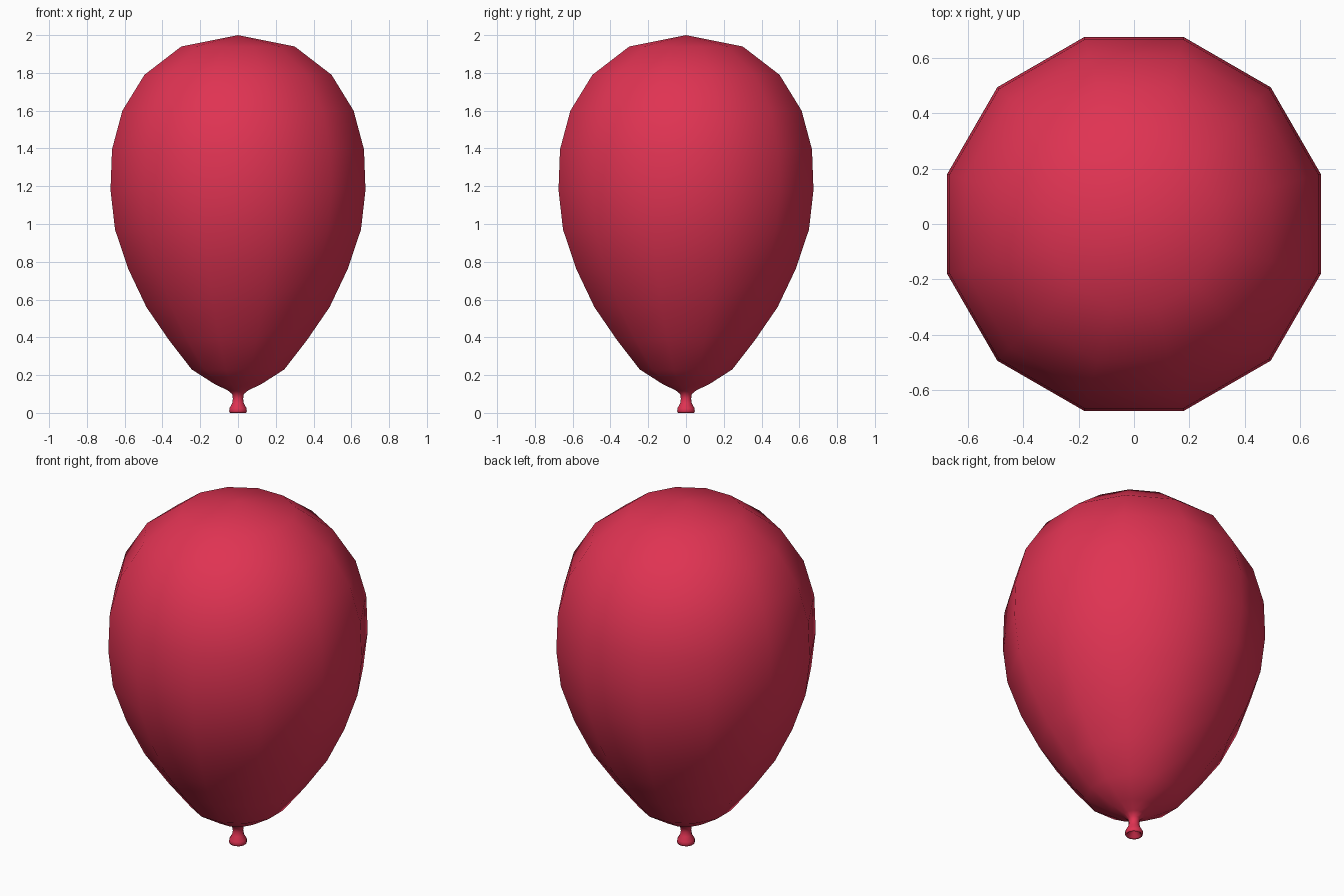
import bpy, bmesh, math

if "Cube" in bpy.data.objects:
    bpy.data.objects.remove(bpy.data.objects["Cube"])

red = bpy.data.materials.new("balloon red")
red.diffuse_color = (0.74, 0.033, 0.085, 1)
red.use_nodes = True
red.node_tree.nodes["Principled BSDF"].inputs["Base Color"].default_value = red.diffuse_color

SIDES = 12
FLAT = math.cos(math.pi / SIDES)  # flat-to-corner ratio of the 12-gon


def lathe(name, profile):
    """Revolve (half width, z) points; zero width makes a pole."""
    bm = bmesh.new()
    rings = []
    for w, z in profile:
        if w == 0:
            rings.append([bm.verts.new((0, 0, z))] * SIDES)
            continue
        r = w / FLAT
        rings.append([bm.verts.new((r * math.cos(a), r * math.sin(a), z))
                      for a in (2 * math.pi * (i + 0.5) / SIDES for i in range(SIDES))])
    for lo, hi in zip(rings, rings[1:]):
        for i in range(SIDES):
            j = (i + 1) % SIDES
            quad = list(dict.fromkeys((lo[i], lo[j], hi[j], hi[i])))
            bm.faces.new(quad).smooth = True
    bmesh.ops.recalc_face_normals(bm, faces=bm.faces)
    me = bpy.data.meshes.new(name)
    bm.to_mesh(me)
    bm.free()
    me.materials.append(red)
    ob = bpy.data.objects.new(name, me)
    bpy.context.collection.objects.link(ob)
    return ob


# Balloon: hollow mouth, flared lip, pinched neck, then the egg-shaped body
lathe("balloon", [
    (0, 0.04), (0.02, 0.03), (0.036, 0.005), (0.043, 0.0), (0.047, 0.008), (0.045, 0.025),
    (0.031, 0.05), (0.027, 0.075), (0.031, 0.10), (0.055, 0.12), (0.12, 0.15),
    (0.245, 0.23), (0.365, 0.385), (0.485, 0.56), (0.58, 0.76),
    (0.651, 0.97), (0.675, 1.18), (0.667, 1.395), (0.612, 1.60),
    (0.495, 1.79), (0.30, 1.94), (0, 2.0)])
